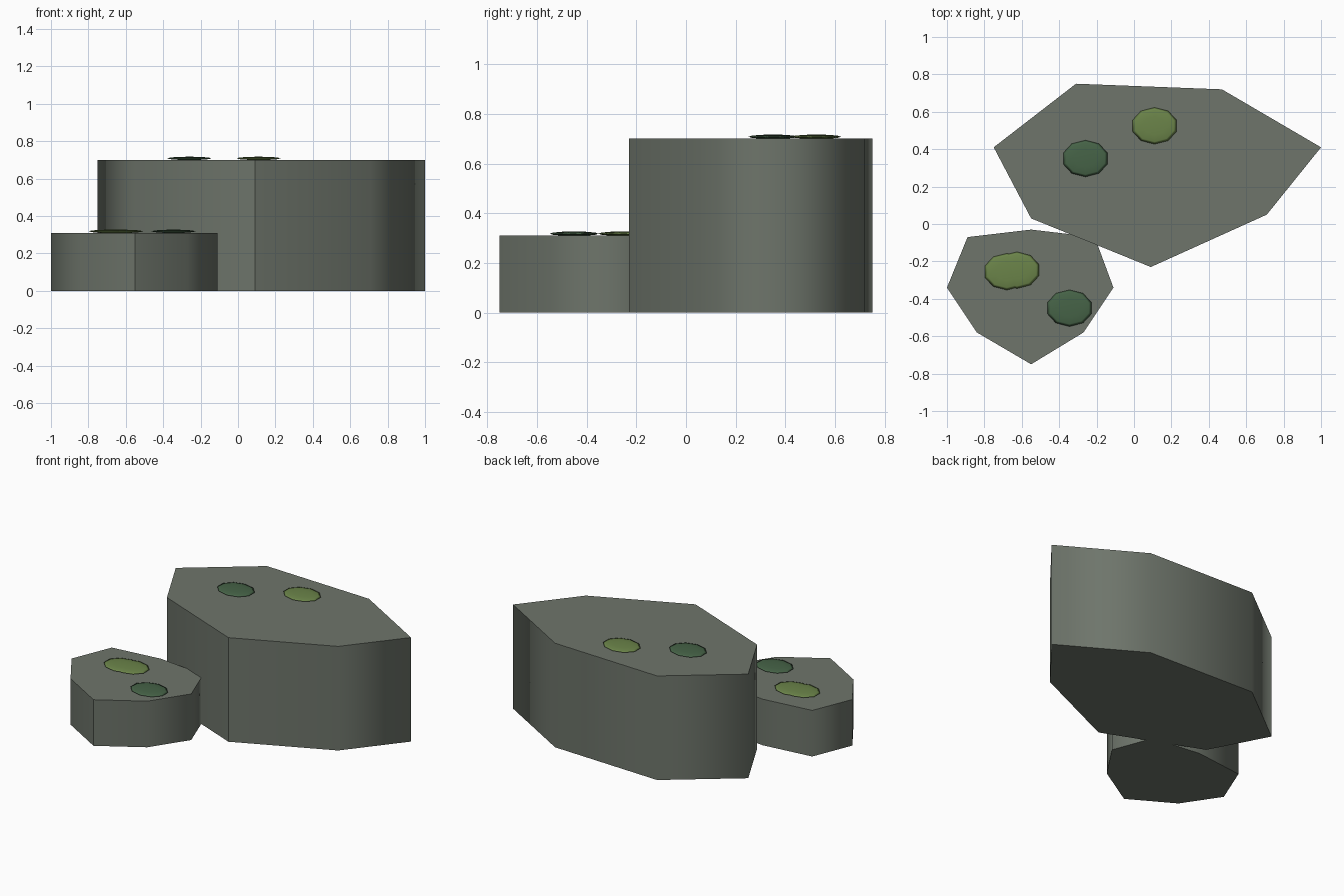
import bpy
import bmesh
from mathutils import Matrix

cube = bpy.data.objects.get("Cube")
if cube:
    bpy.data.objects.remove(cube, do_unlink=True)


def make_material(name, rgb):
    mat = bpy.data.materials.new(name)
    mat.use_nodes = True
    colour = (*rgb, 1.0)
    mat.diffuse_color = colour
    mat.node_tree.nodes["Principled BSDF"].inputs["Base Color"].default_value = colour
    return mat


def add_object(name, bm, mat):
    mesh = bpy.data.meshes.new(name)
    bm.to_mesh(mesh)
    bm.free()
    mesh.materials.append(mat)
    obj = bpy.data.objects.new(name, mesh)
    bpy.context.collection.objects.link(obj)
    return obj


def add_rock(name, outline, height, mat):
    """Prism with smooth sides, crisp caps and one crisp edge at the first point."""
    bm = bmesh.new()
    base = bm.faces.new([bm.verts.new((x, y, 0)) for x, y in outline])
    wall = bmesh.ops.extrude_face_region(bm, geom=[base], use_keep_orig=True)
    top_verts = [v for v in wall["geom"] if isinstance(v, bmesh.types.BMVert)]
    bmesh.ops.translate(bm, verts=top_verts, vec=(0, 0, height))
    bmesh.ops.recalc_face_normals(bm, faces=bm.faces)
    for face in bm.faces:
        face.smooth = abs(face.normal.z) < 0.5
    seam_x, seam_y = outline[0]
    for edge in bm.edges:
        a, b = (v.co for v in edge.verts)
        level = abs(a.z - b.z) < 0.01
        seam = all(abs(p.x - seam_x) + abs(p.y - seam_y) < 0.001 for p in (a, b))
        edge.smooth = not (level or seam)
    return add_object(name, bm, mat)


def add_moss(name, x, y, rock_height, mat):
    """Thin flattened pad lying on a rock top."""
    bm = bmesh.new()
    place = Matrix.Translation((x, y, rock_height + 0.008))
    bmesh.ops.create_uvsphere(bm, u_segments=10, v_segments=6, radius=1,
                              matrix=place @ Matrix.Diagonal((0.124, 0.098, 0.009, 1)))
    for face in bm.faces:
        face.smooth = True
    return add_object(name, bm, mat)


stone = make_material("grey green stone", (0.156, 0.178, 0.147))
light_moss = make_material("light moss", (0.147, 0.231, 0.067))
dark_moss = make_material("dark moss", (0.061, 0.125, 0.063))

# Rocks, outlined from the front corner counter-clockwise
LARGE_H, SMALL_H = 0.70, 0.31
add_rock("large_rock", [(0.09, -0.23), (0.71, 0.05), (1.0, 0.41), (0.47, 0.72),
                        (-0.31, 0.75), (-0.75, 0.41), (-0.55, 0.03)], LARGE_H, stone)
add_rock("small_rock", [(-0.55, -0.75), (-0.27, -0.58), (-0.11, -0.34), (-0.21, -0.07),
                        (-0.55, -0.03), (-0.89, -0.07), (-1.0, -0.34), (-0.84, -0.58)],
         SMALL_H, stone)

# Moss pads
add_moss("large_rock_light_moss", 0.11, 0.525, LARGE_H, light_moss)
add_moss("large_rock_dark_moss", -0.26, 0.35, LARGE_H, dark_moss)
add_moss("small_rock_light_moss_right", -0.68, -0.255, SMALL_H, light_moss)
add_moss("small_rock_light_moss_left", -0.626, -0.247, SMALL_H, light_moss)
add_moss("small_rock_dark_moss", -0.345, -0.45, SMALL_H, dark_moss)
